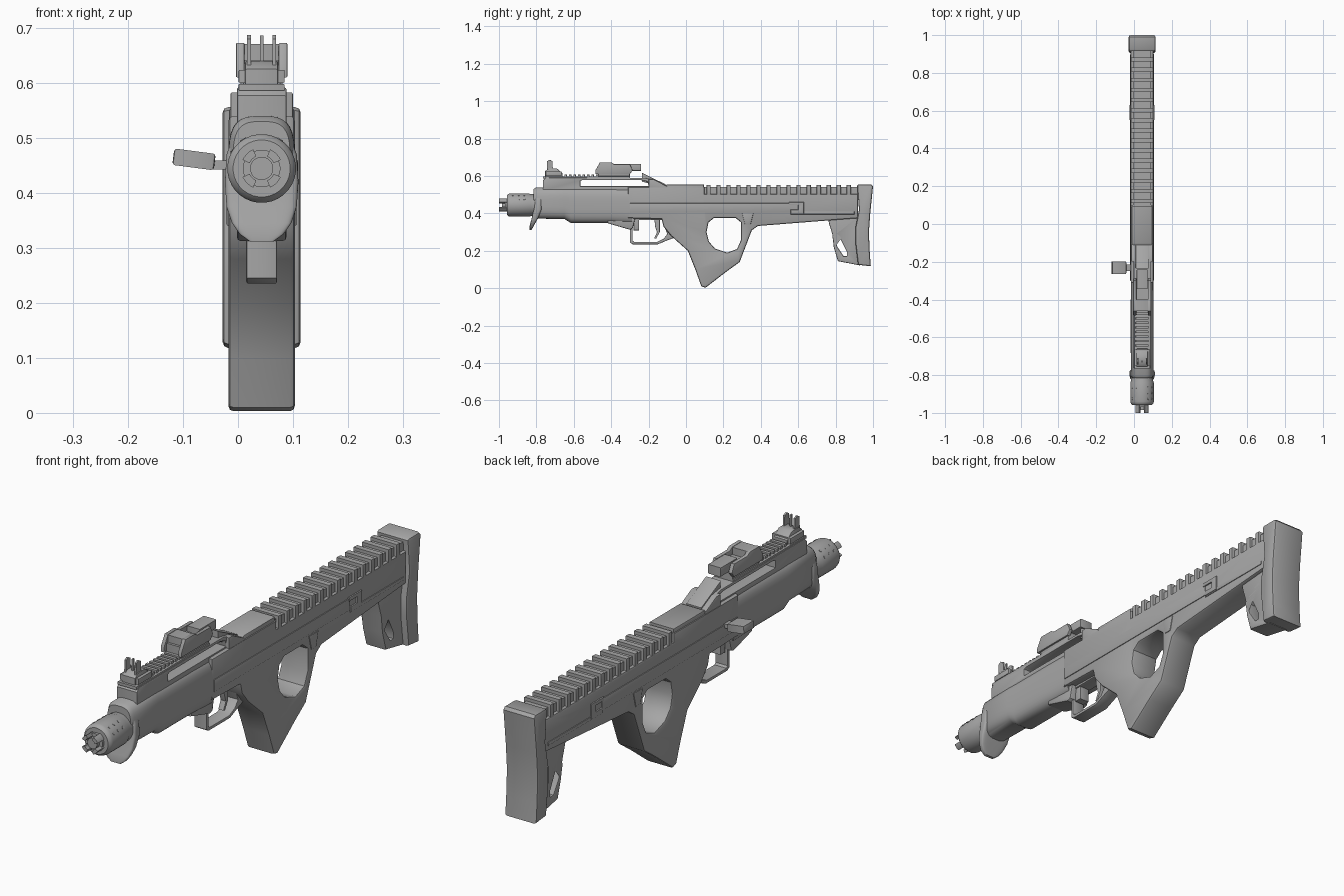
import bpy, bmesh
from math import sin, cos, pi
from mathutils import Matrix, Vector

CX = 0.043      # centre line of the body
BORE = 0.4445   # height of the barrel axis

cube = bpy.data.objects.get("Cube")
if cube:
    bpy.data.objects.remove(cube, do_unlink=True)

grey = bpy.data.materials.new("metal_grey")
grey.use_nodes = True
COLOUR = (0.38, 0.38, 0.38, 1)
grey.diffuse_color = COLOUR
grey.node_tree.nodes["Principled BSDF"].inputs["Base Color"].default_value = COLOUR


def finish(bm, name):
    bmesh.ops.recalc_face_normals(bm, faces=bm.faces[:])
    mesh = bpy.data.meshes.new(name)
    bm.to_mesh(mesh)
    bm.free()
    mesh.materials.append(grey)
    obj = bpy.data.objects.new(name, mesh)
    bpy.context.collection.objects.link(obj)
    bpy.ops.object.select_all(action='DESELECT')
    obj.select_set(True)
    bpy.context.view_layer.objects.active = obj
    bpy.ops.object.shade_smooth_by_angle(angle=0.65)
    return obj


def prism(name, outline, half, bevel=0.0, holes=(), x=0.0):
    """Side profile (y, z), with holes, extruded across x."""
    bm = bmesh.new()
    edges = []
    for loop in (outline, *holes):
        vs = [bm.verts.new((CX + x - half, y, z)) for y, z in loop]
        edges += [bm.edges.new((vs[i - 1], vs[i])) for i in range(len(vs))]
    bmesh.ops.triangle_fill(bm, use_beauty=True, edges=edges)
    bmesh.ops.dissolve_limit(bm, angle_limit=0.01, verts=bm.verts[:], edges=bm.edges[:])
    ext = bmesh.ops.extrude_face_region(bm, geom=bm.faces[:], use_keep_orig=True)
    moved = [g for g in ext["geom"] if isinstance(g, bmesh.types.BMVert)]
    bmesh.ops.translate(bm, vec=(2 * half, 0, 0), verts=moved)
    bmesh.ops.recalc_face_normals(bm, faces=bm.faces[:])
    if bevel:
        bm.normal_update()
        rim = [e for e in bm.edges if len(e.link_faces) == 2
               and sum(abs(f.normal.x) > 0.9 for f in e.link_faces) == 1]
        bmesh.ops.bevel(bm, geom=rim, offset=bevel, segments=2, profile=0.5,
                        affect='EDGES', clamp_overlap=True)
    return finish(bm, name)


def block(name, y0, y1, z0, z1, half, bevel=0.0, x=0.0):
    return prism(name, [(y0, z0), (y1, z0), (y1, z1), (y0, z1)], half, bevel, x=x)


def loft(name, sections, power=2.0, sides=32, upright=False):
    """Rounded sections (position, half width, low, high) along y, or along z if upright."""
    bm = bmesh.new()
    rings = []
    for pos, half, low, high in sections:
        ring = []
        for i in range(sides):
            a = 2 * pi * (i + 0.5) / sides
            c, s = (abs(t) ** (2 / power) * (1 if t > 0 else -1) for t in (cos(a), sin(a)))
            other = (low + high) / 2 + (high - low) / 2 * s
            ring.append(bm.verts.new((CX + half * c, *((other, pos) if upright else (pos, other)))))
        rings.append(ring)
    for a, b in zip(rings, rings[1:]):
        for i in range(sides):
            bm.faces.new((a[i - 1], a[i], b[i], b[i - 1]))
    bm.faces.new(rings[0])
    bm.faces.new(rings[-1])
    return finish(bm, name)


def round_bar(name, steps):
    return loft(name, [(y, r, BORE - r, BORE + r) for y, r in steps])


# Receiver with thumbhole grip
prism("receiver_and_grip",
      [(-.31, .54), (-.11, .54), (.1, .54), (.1, .505), (.92, .505), (.92, .375),
       (.385, .333), (.352, .31), (.287, .14), (.215, .088), (.105, .003), (.082, .01),
       (.05, .1), (.01, .2), (-.08, .28), (-.12, .33), (-.13, .37), (-.31, .375)],
      0.0605, 0.009,
      [[(.11, .3), (.12, .352), (.15, .376), (.265, .376), (.295, .352), (.295, .26),
        (.273, .21), (.22, .19), (.155, .212), (.122, .25)]])

# Top cover and ribbed spine
prism("top_cover", [(-.11, .52), (.095, .52), (.095, .555), (-.1, .555), (-.11, .55)], 0.055, 0.006)
block("spine", .09, .92, .49, .54, 0.048)
PITCH = 0.0535
for i in range(15):
    y = 0.11 + i * PITCH
    block("spine_rib", y, y + 0.022, .49, .553, 0.0595, 0.004)

# Raised side rails, lugs and hinge tabs
block("side_rail", -.3, .56, .405, .455, 0.0635, 0.003)
block("side_lower_lip", .56, .9, .395, .41, 0.0635, 0.003)
prism("side_latch", [(.56, .4), (.63, .4), (.63, .46), (.55, .46), (.55, .445), (.6, .445), (.6, .42), (.56, .42)],
      0.066, 0.002)
prism("grip_tab", [(.315, .34), (.345, .34), (.36, .4), (.3, .4)], 0.0635, 0.003)

# Butt plate and stock brace
prism("butt_plate",
      [(.915, .55), (.925, .556), (.99, .556), (1, .545), (.985, .4), (.978, .3), (.982, .2),
       (.988, .118), (.92, .125), (.905, .25), (.905, .32), (.925, .42)], 0.071, 0.01)
prism("stock_brace",
      [(.755, .39), (.765, .345), (.782, .29), (.79, .22), (.812, .145), (.93, .122), (.93, .39)],
      0.045, 0.008,
      [[(.79, .275), (.805, .285), (.82, .275), (.86, .195), (.86, .172), (.842, .172), (.81, .22)]])

# Forend, lower bulge and hand stop
loft("forend", [(-.815, .052, .385, .53), (-.8, .06, .372, .54), (-.65, .0605, .37, .541),
                (-.615, .0605, .348, .541), (-.41, .0605, .348, .541), (-.29, .059, .34, .541)], power=3.2)
loft("hand_stop", [(.312, .022, -.838, -.826), (.325, .04, -.838, -.818), (.345, .054, -.833, -.808),
                   (.375, .064, -.825, -.79), (.42, .067, -.815, -.77), (.47, .064, -.81, -.77),
                   (.52, .045, -.81, -.77)], power=5, upright=True)
prism("forend_heel", [(-.42, .37), (-.42, .348), (-.3, .313), (-.285, .32), (-.27, .38)], 0.045, 0.006)

# Trigger guard and trigger
prism("trigger_guard",
      [(-.3, .39), (-.3, .245), (-.285, .235), (-.15, .235), (-.11, .252), (-.05, .275), (-.09, .39)],
      0.028, 0.004,
      [[(-.286, .365), (-.286, .255), (-.278, .248), (-.155, .248), (-.12, .264), (-.1, .29), (-.13, .365)]])
prism("trigger", [(-.17, .38), (-.165, .33), (-.155, .3), (-.17, .268), (-.16, .265), (-.14, .3), (-.14, .38)],
      0.012, 0.002)
block("magazine_catch", -.28, -.25, .31, .38, 0.022, 0.003)

# Barrel shroud and four-pronged muzzle
round_bar("barrel_shroud", [(-.958, .052), (-.95, .06), (-.94, .0625), (-.84, .0625), (-.83, .059), (-.79, .059)])
round_bar("muzzle_core", [(-.968, .034), (-.93, .034)])
round_bar("bore_tube", [(-.985, .021), (-.94, .021)])
for quarter in range(4):
    start = quarter * pi / 2 + 0.42
    arc = [start + k * (pi / 2 - 0.84) / 5 for k in range(6)]
    ring = [(r * cos(a), r * sin(a)) for r, angles in ((.038, arc), (.024, arc[::-1])) for a in angles]
    bm = bmesh.new()
    face = bm.faces.new([bm.verts.new((CX + u, -1, BORE + v)) for u, v in ring])
    tip = bmesh.ops.extrude_face_region(bm, geom=[face], use_keep_orig=True)
    bmesh.ops.translate(bm, vec=(0, .05, 0), verts=[g for g in tip["geom"] if isinstance(g, bmesh.types.BMVert)])
    finish(bm, "muzzle_prong")

# Vent studs on the shroud
for side in (-1, 1):
    for tilt in (0.55, 1.0):
        for y in (-.925, -.895, -.865):
            out = Vector((side * cos(tilt), 0, sin(tilt)))
            bm = bmesh.new()
            place = Matrix.Translation(Vector((CX, y, BORE)) + out * 0.0615) @ \
                out.to_track_quat('Z', 'Y').to_matrix().to_4x4()
            bmesh.ops.create_cone(bm, cap_ends=True, segments=10, radius1=.006, radius2=.006,
                                  depth=.004, matrix=place)
            finish(bm, "vent")

# Carry rail with open slot, and its sloped rear
prism("carry_rail", [(-.765, .52), (-.765, .577), (-.75, .592), (-.22, .59), (-.175, .58), (-.1, .54), (-.1, .52)],
      0.045, 0.004,
      [[(-.565, .546), (-.565, .574), (-.555, .578), (-.24, .578), (-.205, .57), (-.2, .546)]])
prism("rear_shoulder", [(-.2, .53), (-.2, .583), (-.175, .583), (-.1, .545), (-.1, .53)], 0.057, 0.004)
prism("rear_ramp", [(-.235, .57), (-.235, .617), (-.11, .556), (-.11, .54)], 0.034, 0.003)
block("rail_flange", -.765, -.3, .586, .598, 0.042, 0.002)
for i in range(8):
    block("rail_tooth", -.65 + i * .024, -.637 + i * .024, .59, .609, 0.034, 0.002)

# Front sight
prism("front_sight_base", [(-.755, .59), (-.755, .625), (-.735, .64), (-.69, .64), (-.66, .615), (-.66, .59)],
      0.03, 0.003)
block("front_sight_clamp", -.75, -.665, .6, .624, 0.042, 0.003)
for x in (-.023, .023):
    prism("sight_ear", [(-.745, .62), (-.742, .68), (-.73, .687), (-.715, .68), (-.71, .62)], 0.0035, x=x)
block("sight_post", -.732, -.722, .63, .686, 0.003)

# Sight unit on the rail
block("optic_clamp", -.47, -.3, .598, .635, 0.04, 0.004)
for x in (-.039, .039):
    prism("optic_wall", [(-.485, .61), (-.485, .63), (-.46, .673), (-.4, .673), (-.385, .663), (-.3, .663),
                         (-.285, .63), (-.3, .61)], 0.008, 0.003, x=x)
block("optic_bridge", -.46, -.4, .62, .671, 0.034, 0.003)
block("optic_floor", -.47, -.3, .62, .642, 0.034)
block("optic_eyepiece", -.345, -.24, .628, .665, 0.029, 0.004)

# Charging handle on the right
handle = block("charging_handle", -.265, -.198, -.015, .015, 0.038, 0.005, x=-CX)
handle.matrix_world = Matrix.Translation((-.08, 0, .461)) @ Matrix.Rotation(0.13, 4, 'Y')
block("handle_stem", -.25, -.215, .443, .459, 0.02, 0.003, x=-.075)
